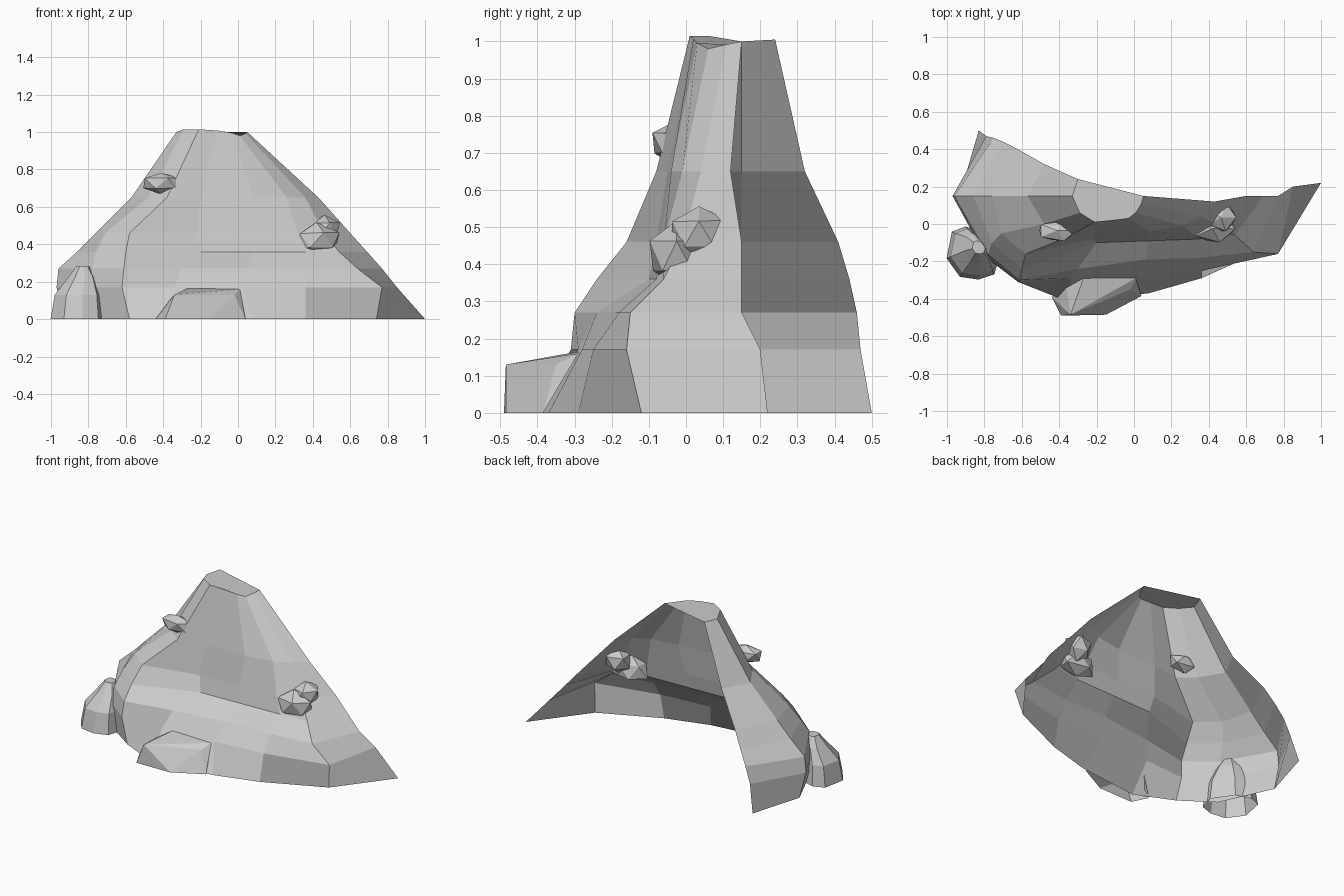
import bpy
import bmesh
import random
from mathutils import Vector

random.seed(4)

default_cube = bpy.data.objects.get("Cube")
if default_cube:
    bpy.data.objects.remove(default_cube, do_unlink=True)

# One stone colour
stone = bpy.data.materials.new("grey_stone")
stone.use_nodes = True
stone.diffuse_color = (0.6, 0.6, 0.6, 1)
stone.node_tree.nodes["Principled BSDF"].inputs["Base Color"].default_value = stone.diffuse_color


def finish(name, bm):
    """Turn a bmesh into a flat-shaded stone object."""
    mesh = bpy.data.meshes.new(name)
    bm.to_mesh(mesh)
    bm.free()
    mesh.materials.append(stone)
    obj = bpy.data.objects.new(name, mesh)
    bpy.context.collection.objects.link(obj)
    return obj


def skin(bm, rings, closed):
    """Join consecutive rings of vertices with quads."""
    count = len(rings[0])
    for upper, lower in zip(rings, rings[1:]):
        for i in range(count if closed else count - 1):
            j = (i + 1) % count
            bm.faces.new((upper[i], lower[i], lower[j], upper[j]))


def chunk(name, centre, size, jitter):
    """Small faceted rock stuck on the slope."""
    bm = bmesh.new()
    bmesh.ops.create_icosphere(bm, subdivisions=1, radius=1)
    for vert in bm.verts:
        vert.co *= random.uniform(1 - jitter, 1 + jitter)
        vert.co = Vector(a * b for a, b in zip(vert.co, size)) + Vector(centre)
    finish(name, bm)


# Mountain shell: contour lines in hundredths, from the back left edge
# around the front to the back right edge, open behind
contours = {
    1.0: [(-30, 24), (-33, 15), (-29, 6), (-21, 1), (-11, 2),
          (-3, 3), (1, 6), (4, 11), (5, 15)],
    0.65: [(-48, 32), (-57, 15), (-48, 0), (-38, -8), (-20, -5),
           (8, -4), (26, -1), (36, 4), (43, 12)],
    0.46: [(-64, 41), (-76, 15), (-71, -5), (-58, -16), (-22, -8),
           (6, -7), (32, -6), (46, -1), (60, 15)],
    0.36: [(-70, 44), (-86, 15), (-76, -10), (-60, -24), (-20, -10),
           (8, -9), (36, -8), (54, -6), (69, 15)],
    0.27: [(-75, 46), (-96, 15), (-78, -16), (-61, -30), (-30, -24),
           (6, -19), (36, -18), (64, -15), (77, 15)],
    0.17: [(-79, 47), (-97, 15), (-79, -18), (-62, -31), (-34, -29),
           (2, -28), (36, -25), (77, -16), (85, 20)],
    0.0: [(-83, 50), (-93, 16), (-78, -17), (-58, -31), (-34, -42),
          (8, -37), (36, -29), (74, -12), (100, 22)],
}
bm = bmesh.new()
rings = [[bm.verts.new((x / 100, y / 100, z)) for x, y in line]
         for z, line in contours.items()]
skin(bm, rings, closed=False)
bm.faces.new(rings[0])  # uneven summit
for vert, lift in zip(rings[0], (5, 0, 15, 15, 8, -5, -20, -8, 0)):
    vert.co.z += lift / 1000
finish("mountain_shell", bm)

# Boulder at the left foot: upright skirt and a peak leaning on the slope
bm = bmesh.new()
rings = []
outline = [(1, -0.1), (0.4, 0.8), (-0.3, 1), (-0.8, 0.8),
           (-1, -0.2), (-0.5, -0.9), (0.2, -1), (0.8, -0.8)]
for z, radius, lean in [(0.28, 0.035, 0.03), (0.22, 0.075, 0.025),
                        (0.13, 0.125, 0.005), (0, 0.142, 0)]:
    rings.append([bm.verts.new((-0.86 + lean + x * radius, -0.155 + lean + y * radius, z))
                  for x, y in outline])
skin(bm, rings, closed=True)
bm.faces.new(rings[0][::-1])
bmesh.ops.recalc_face_normals(bm, faces=bm.faces)
finish("foot_boulder", bm)

# Low ledge jutting from the front foot, open below and behind
bm = bmesh.new()
base = [(-0.44, -0.39), (-0.39, -0.49), (-0.15, -0.485), (0.04, -0.385)]
top = [(-0.36, -0.34, 0.11), (-0.34, -0.485, 0.13), (-0.2, -0.43, 0.12),
       (-0.02, -0.35, 0.13), (0.01, -0.29, 0.16), (-0.27, -0.29, 0.165)]
for point in [(x, y, 0) for x, y in base] + top:
    bm.verts.new(point)
bmesh.ops.convex_hull(bm, input=bm.verts)
bm.normal_update()
hidden = [f for f in bm.faces if f.normal.z < -0.5 or f.normal.y > 0.4]
bmesh.ops.delete(bm, geom=hidden, context="FACES")
finish("front_ledge", bm)

# Rocks on the upper slopes
chunk("upper_left_rock", (-0.41, -0.035, 0.725), (0.115, 0.06, 0.06), 0.1)
chunk("right_rock_lower", (0.42, -0.025, 0.42), (0.13, 0.08, 0.09), 0.12)
chunk("right_rock_upper", (0.465, 0.035, 0.48), (0.09, 0.085, 0.08), 0.12)
